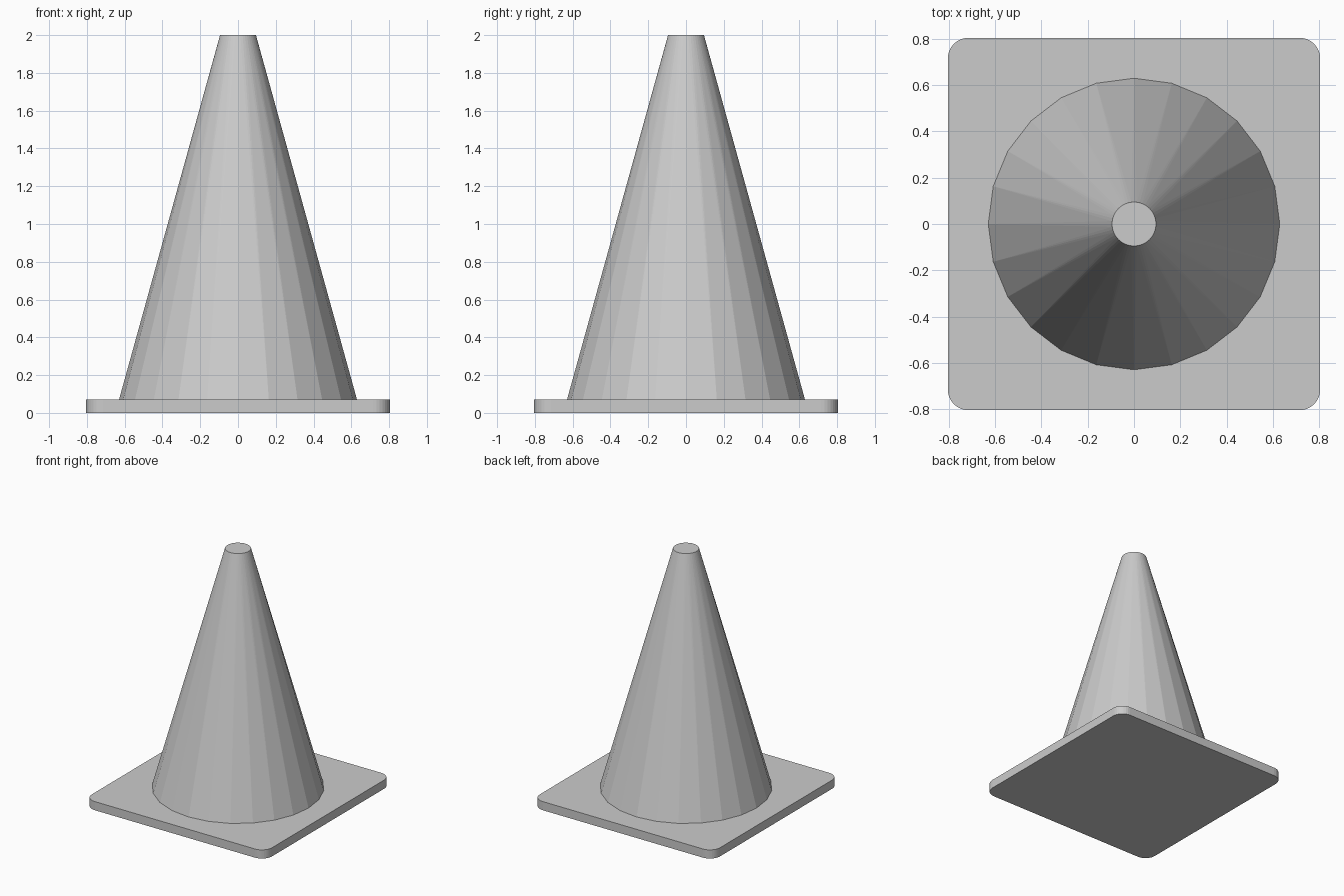
import bpy, bmesh
from math import cos, sin, tau

if "Cube" in bpy.data.objects:
    bpy.data.objects.remove(bpy.data.objects["Cube"])

HALF, CORNER, THICK = 0.805, 0.09, 0.07   # base plate
R_BOTTOM, R_TOP, HEIGHT = 0.63, 0.095, 2.0  # cone
SIDES, SINK = 24, 0.02


def finish(bm, name):
    bmesh.ops.recalc_face_normals(bm, faces=bm.faces)
    mesh = bpy.data.meshes.new(name)
    bm.to_mesh(mesh)
    bm.free()
    obj = bpy.data.objects.new(name, mesh)
    bpy.context.collection.objects.link(obj)
    return obj


def ring(bm, radius, z, count):
    return [bm.verts.new((radius * cos(tau * i / count),
                          radius * sin(tau * i / count), z)) for i in range(count)]


# Square base plate with rounded vertical corners
bm = bmesh.new()
bmesh.ops.create_cube(bm, size=1)
for v in bm.verts:
    v.co = (v.co.x * 2 * HALF, v.co.y * 2 * HALF, (v.co.z + 0.5) * THICK)
uprights = [e for e in bm.edges if abs(e.verts[0].co.z - e.verts[1].co.z) > 0.01]
bmesh.ops.bevel(bm, geom=uprights, offset=CORNER, segments=8, profile=0.5, affect='EDGES')
finish(bm, "base_plate")

# Faceted cone: coarse bottom ring blending to a finer top ring, foot sunk into the plate
bm = bmesh.new()
foot = R_BOTTOM + SINK * (R_BOTTOM - R_TOP) / (HEIGHT - THICK)
low = ring(bm, foot, THICK - SINK, SIDES)
top = ring(bm, R_TOP, HEIGHT, 2 * SIDES)
for i in range(SIDES):
    a, b = low[i], low[(i + 1) % SIDES]
    t0, t1, t2 = (top[(2 * i + k) % (2 * SIDES)] for k in range(3))
    for tri in ((a, b, t1), (a, t1, t0), (b, t2, t1)):
        bm.faces.new(tri)
bm.faces.new(top)
bm.faces.new(low)
finish(bm, "cone_body")
